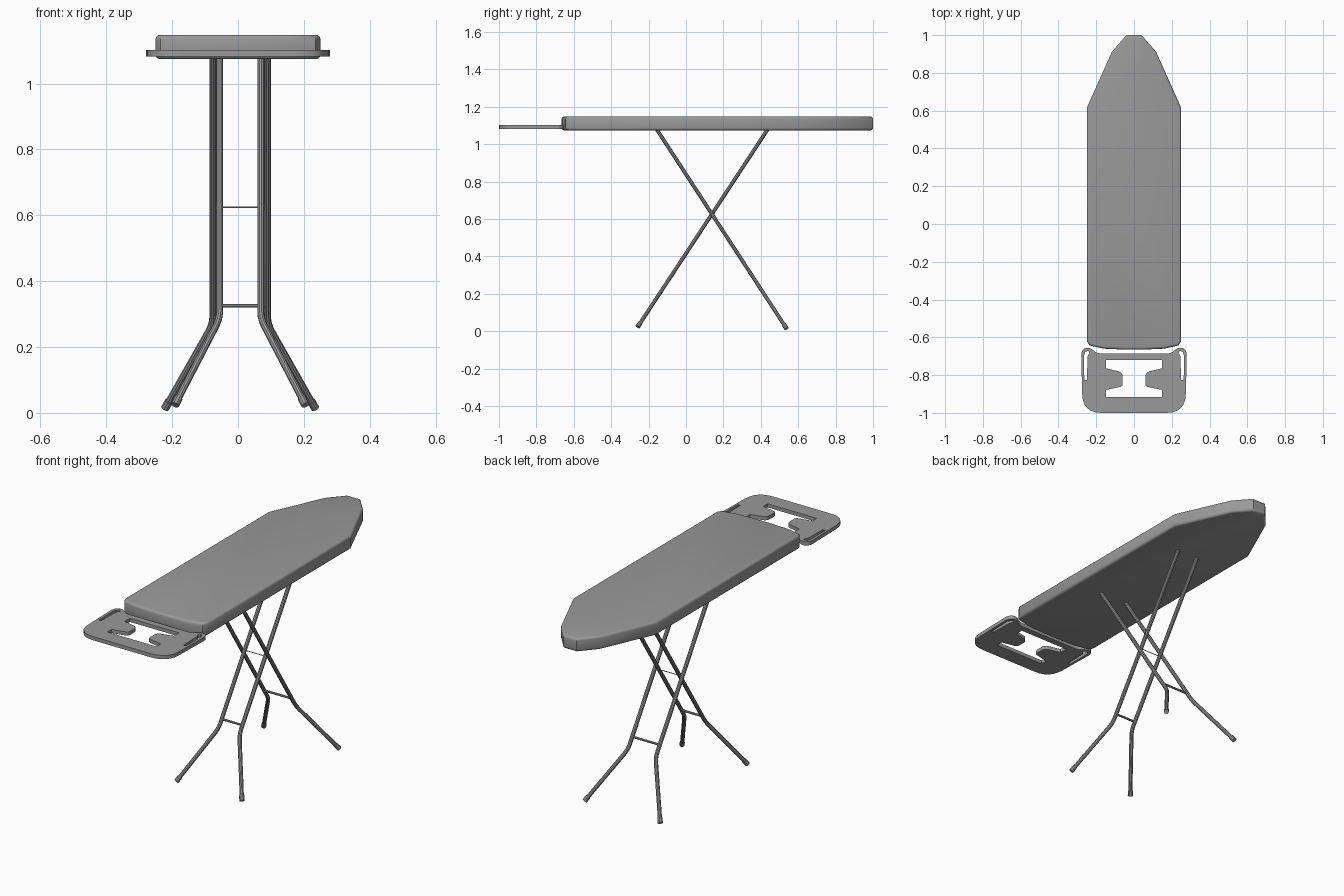
import bpy, bmesh
from math import cos, sin, pi
from mathutils import Vector

cube = bpy.data.objects.get("Cube")
if cube:
    bpy.data.objects.remove(cube, do_unlink=True)

grey = bpy.data.materials.new("plain grey")
grey.use_nodes = True
colour = (0.32, 0.32, 0.32, 1)
grey.diffuse_color = colour
grey.node_tree.nodes["Principled BSDF"].inputs["Base Color"].default_value = colour


def finish(obj, angle=0.6):
    """Select, turn into a mesh, colour and smooth."""
    bpy.ops.object.select_all(action='DESELECT')
    obj.select_set(True)
    bpy.context.view_layer.objects.active = obj
    bpy.ops.object.convert(target='MESH')
    obj = bpy.context.object
    obj.data.materials.clear()
    obj.data.materials.append(grey)
    bpy.ops.object.shade_smooth_by_angle(angle=angle)
    return obj


def new_curve(name, loops, dims, cyclic):
    curve = bpy.data.curves.new(name, 'CURVE')
    curve.dimensions = dims
    for points in loops:
        spline = curve.splines.new('POLY')
        spline.points.add(len(points) - 1)
        for p, co in zip(spline.points, points):
            p.co = (*co, 1)
        spline.use_cyclic_u = cyclic
    obj = bpy.data.objects.new(name, curve)
    bpy.context.collection.objects.link(obj)
    return obj


def tube(name, points, radius):
    obj = new_curve(name, [points], '3D', False)
    obj.data.bevel_depth = radius
    obj.data.bevel_resolution = 3
    obj.data.use_fill_caps = True
    return finish(obj)


def rounded(points, radii, steps=6):
    """Round each corner of a closed outline with a quadratic arc."""
    out = []
    for i, (p, r) in enumerate(zip(points, radii)):
        p = Vector(p)
        a = p + (Vector(points[i - 1]) - p).normalized() * r
        b = p + (Vector(points[(i + 1) % len(points)]) - p).normalized() * r
        for k in range(steps + 1 if r else 1):
            t = k / steps
            out.append(a * (1 - t) ** 2 + p * 2 * t * (1 - t) + b * t * t)
    return out


def mirrored(half):
    return half + [(-x, y) for x, y in reversed(half)]


# Padded board: tapered outline, extruded and rounded along the rims
half = [(0.04, 1.0), (0.117, 0.912), (0.25, 0.615), (0.25, -0.62),
        (0.235, -0.643), (0.16, -0.66), (0.05, -0.665)]
outline = mirrored(half)
bm = bmesh.new()
face = bm.faces.new([bm.verts.new((x, y, 1.074)) for x, y in outline])
top = bmesh.ops.extrude_face_region(bm, geom=[face])
bmesh.ops.translate(bm, vec=(0, 0, 0.074),
                    verts=[g for g in top["geom"] if isinstance(g, bmesh.types.BMVert)])
bmesh.ops.recalc_face_normals(bm, faces=bm.faces)
rims = [e for e in bm.edges if abs(e.verts[0].co.z - e.verts[1].co.z) < 0.001]
bmesh.ops.bevel(bm, geom=rims, offset=0.013, segments=3, profile=0.5, affect='EDGES')
mesh = bpy.data.meshes.new("padded_board")
bm.to_mesh(mesh)
bm.free()
board = bpy.data.objects.new("padded_board", mesh)
bpy.context.collection.objects.link(board)
finish(board)

# Iron rest: flat plate with two ears, side slots and a central opening
half = [(0.16, -0.685), (0.195, -0.685), (0.24, -0.65), (0.28, -0.665), (0.272, -1.0)]
plate = rounded(mirrored(half), [0, 0.02, 0.025, 0.03, 0.1] + [0.1, 0.03, 0.025, 0.02, 0])
opening = rounded(mirrored([(0.148, -0.72), (0.148, -0.764), (0.06, -0.785),
                            (0.06, -0.86), (0.148, -0.878), (0.148, -0.915)]),
                  [0, 0, 0.025, 0.015, 0, 0] + [0, 0, 0.015, 0.025, 0, 0])
slot = [(0.249, -0.825), (0.263, -0.825), (0.265, -0.70), (0.258, -0.677),
        (0.243, -0.672), (0.235, -0.682), (0.246, -0.70)]
loops = [plate, opening, slot, [(-x, y) for x, y in slot]]
rest = new_curve("iron_rest", [[(x, y, 0) for x, y in l] for l in loops], '2D', True)
rest.data.fill_mode = 'BOTH'
rest.data.extrude = 0.01
rest.location.z = 1.092
finish(rest)

# Crossed legs: two splayed pairs, each bent near the floor
MID = 0.0065
PAIRS = {"inner": (0.0625, 0.198, (-0.258, 0.024), (0.437, 1.08), 0.285),
         "outer": (0.083, 0.228, (0.538, 0.014), (-0.157, 1.08), 0.27)}
for pair, (x_top, x_foot, foot, head, bend) in PAIRS.items():
    def at(x, z):
        t = (z - foot[1]) / (head[1] - foot[1])
        return Vector((x, foot[0] + t * (head[0] - foot[0]), z))

    for side, s in (("left", 1), ("right", -1)):
        end, knee, tip = (at(MID + s * x, z) for x, z in
                          ((x_foot, foot[1]), (x_top, bend), (x_top, head[1])))
        a = knee + (end - knee).normalized() * 0.03
        b = knee + (tip - knee).normalized() * 0.03
        arc = [a * (1 - t) ** 2 + knee * 2 * t * (1 - t) + b * t * t
               for t in (k / 6 for k in range(7))]
        tube(f"{pair}_leg_{side}", [end] + arc + [tip], 0.0105)
        # Foot cap
        tube(f"{pair}_foot_cap_{side}",
             [end, end + (knee - end).normalized() * 0.028], 0.013)
    # Spreader bar
    tube(f"{pair}_spreader_bar", [at(MID - x_top, 0.325), at(MID + x_top, 0.325)], 0.006)

# Pivot rod where the pairs cross
tube("pivot_rod", [(MID - 0.083, 0.14, 0.624), (MID + 0.083, 0.14, 0.624)], 0.002)
